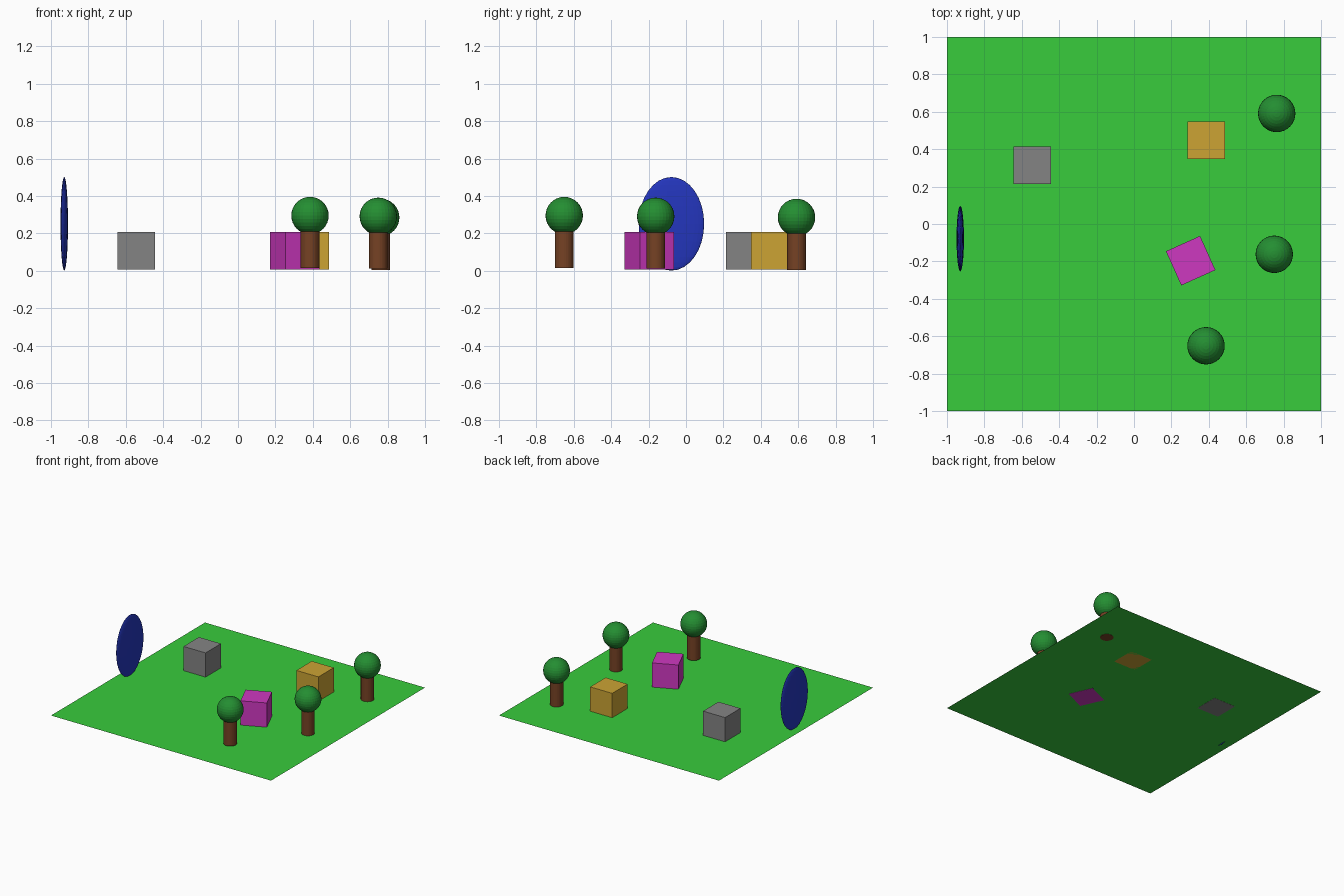
import bpy, math

if "Cube" in bpy.data.objects:
    bpy.data.objects.remove(bpy.data.objects["Cube"])


def material(name, rgb):
    """Flat material from an sRGB 0-255 colour."""
    lin = [((c / 255 + 0.055) / 1.055) ** 2.4 for c in rgb]
    m = bpy.data.materials.new(name)
    m.diffuse_color = (*lin, 1)
    m.use_nodes = True
    m.node_tree.nodes["Principled BSDF"].inputs["Base Color"].default_value = m.diffuse_color
    return m


GRASS = material("grass green", (56, 204, 60))
LEAF = material("leaf green", (36, 142, 50))
BARK = material("bark brown", (118, 66, 36))
GREY = material("stone grey", (132, 132, 132))
ORANGE = material("ochre", (204, 164, 52))
MAGENTA = material("magenta", (206, 56, 192))
BLUE = material("deep blue", (36, 54, 190))
GROUND_Z = 0.007


def finish(name, mat):
    ob = bpy.context.object
    ob.name = name
    ob.data.materials.append(mat)
    return ob


def cube(name, x, y, mat, bottom, angle=0):
    bpy.ops.mesh.primitive_cube_add(size=0.2, location=(x, y, bottom + 0.1),
                                    rotation=(0, 0, math.radians(angle)))
    finish(name, mat)


def tree(name, x, y, bottom):
    bpy.ops.mesh.primitive_cylinder_add(vertices=32, radius=0.05, depth=0.2,
                                        location=(x, y, bottom + 0.1))
    finish(name + "_trunk", BARK)
    bpy.ops.mesh.primitive_uv_sphere_add(segments=32, ring_count=16, radius=0.1,
                                         location=(x, y, bottom + 0.28))
    finish(name + "_crown", LEAF)


# Lawn sheet
bpy.ops.mesh.primitive_plane_add(size=2, location=(0, 0, GROUND_Z))
finish("lawn", GRASS)

# Boxes; the grey and magenta ones sink just through the lawn
cube("grey_box", -0.545, 0.314, GREY, GROUND_Z - 0.001)
cube("ochre_box", 0.387, 0.448, ORANGE, GROUND_Z)
cube("magenta_box", 0.303, -0.196, MAGENTA, GROUND_Z - 0.001, 24.2)

# Trees
tree("back_tree", 0.763, 0.591, 0.005)
tree("middle_tree", 0.75, -0.162, 0.011)
tree("front_tree", 0.385, -0.651, 0.015)

# Upright thin ellipsoid
bpy.ops.mesh.primitive_uv_sphere_add(segments=32, ring_count=16, radius=1,
                                     location=(-0.929, -0.078, 0.251))
disc = finish("blue_disc", BLUE)
disc.scale = (0.02, 0.175, 0.25)
bpy.ops.object.transform_apply(location=False, rotation=False, scale=True)
